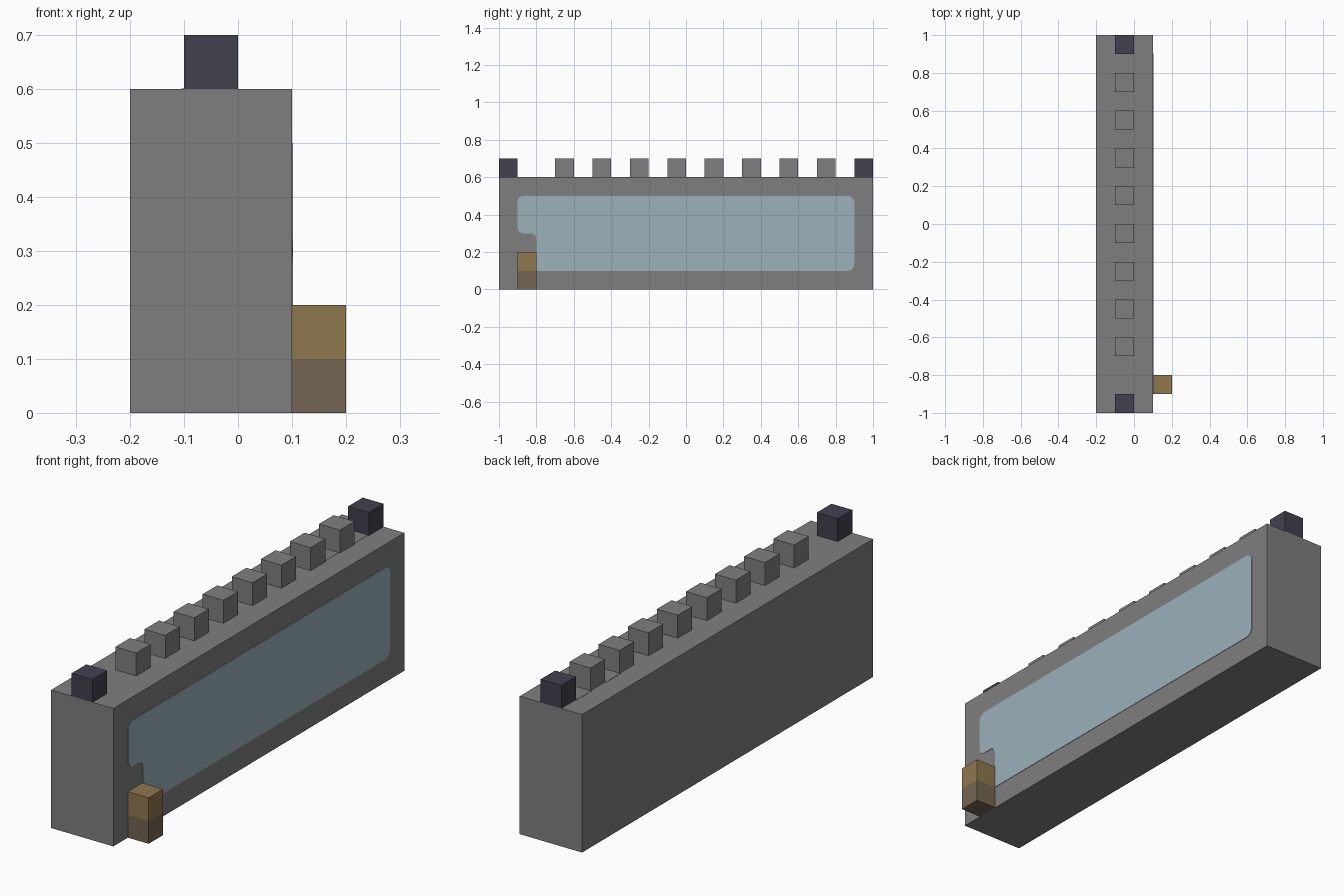
import bpy, bmesh, math
from mathutils import Vector

default = bpy.data.objects.get("Cube")
if default:
    bpy.data.objects.remove(default, do_unlink=True)


def material(name, rgb):
    mat = bpy.data.materials.new(name)
    mat.use_nodes = True
    mat.diffuse_color = (*rgb, 1)
    mat.node_tree.nodes["Principled BSDF"].inputs["Base Color"].default_value = (*rgb, 1)
    return mat


stone = material("stone grey", (0.212, 0.212, 0.212))
dark = material("dark slate", (0.054, 0.053, 0.076))
glass = material("pale blue", (0.323, 0.445, 0.491))
brown = material("light brown", (0.275, 0.184, 0.076))
mud = material("dull brown", (0.171, 0.130, 0.080))


def finish(name, bm, mat):
    mesh = bpy.data.meshes.new(name)
    bm.to_mesh(mesh)
    bm.free()
    mesh.materials.append(mat)
    obj = bpy.data.objects.new(name, mesh)
    bpy.context.collection.objects.link(obj)
    return obj


def box(name, low, high, mat):
    low, high = Vector(low), Vector(high)
    bm = bmesh.new()
    bmesh.ops.create_cube(bm, size=1)
    for v in bm.verts:
        v.co = (low + high) / 2 + v.co * (high - low)
    return finish(name, bm, mat)


# Main wall
box("wall", (-0.2, -1, 0), (0.1, 1, 0.6), stone)

# Row of teeth along the top, with dark end blocks
for i in range(8):
    y = -0.7 + 0.2 * i
    box(f"tooth_{i + 1}", (-0.1, y, 0.6), (0, y + 0.1, 0.7), stone)
for name, y in (("front_end_block", -1), ("back_end_block", 0.9)):
    box(name, (-0.1, y, 0.6), (0, y + 0.1, 0.7), dark)

# Low pads between the rear teeth
for name, y in (("pad_1", 0.6), ("pad_2", 0.8)):
    box(name, (-0.105, y, 0.6), (-0.005, y + 0.1, 0.601), stone)

# Small post beside the wall, in two colours
box("post_base", (0.1, -0.9, 0), (0.2, -0.8, 0.1), mud)
box("post_top", (0.1, -0.9, 0.1), (0.2, -0.8, 0.2), brown)

# Window panel: rounded outline with a notch above the post
corners = [(-0.8, 0.1, 0), (0.9, 0.1, 0.035), (0.9, 0.5, 0.035),
           (-0.9, 0.5, 0.03), (-0.9, 0.3, 0.03), (-0.8, 0.3, 0.03)]
outline = []
for i, (y, z, r) in enumerate(corners):
    c = Vector((y, z))
    if r == 0:
        outline.append(c)
        continue
    before = (Vector(corners[i - 1][:2]) - c).normalized() * r
    after = (Vector(corners[(i + 1) % len(corners)][:2]) - c).normalized() * r
    for step in range(6):
        a = math.pi / 2 * step / 5
        outline.append(c + before * (1 - math.sin(a)) + after * (1 - math.cos(a)))

bm = bmesh.new()
face = bm.faces.new([bm.verts.new((0.1, p.x, p.y)) for p in outline])
solid = bmesh.ops.extrude_face_region(bm, geom=[face])
for v in solid["geom"]:
    if isinstance(v, bmesh.types.BMVert):
        v.co.x += 0.002
bmesh.ops.recalc_face_normals(bm, faces=bm.faces)
finish("window_panel", bm, glass)
